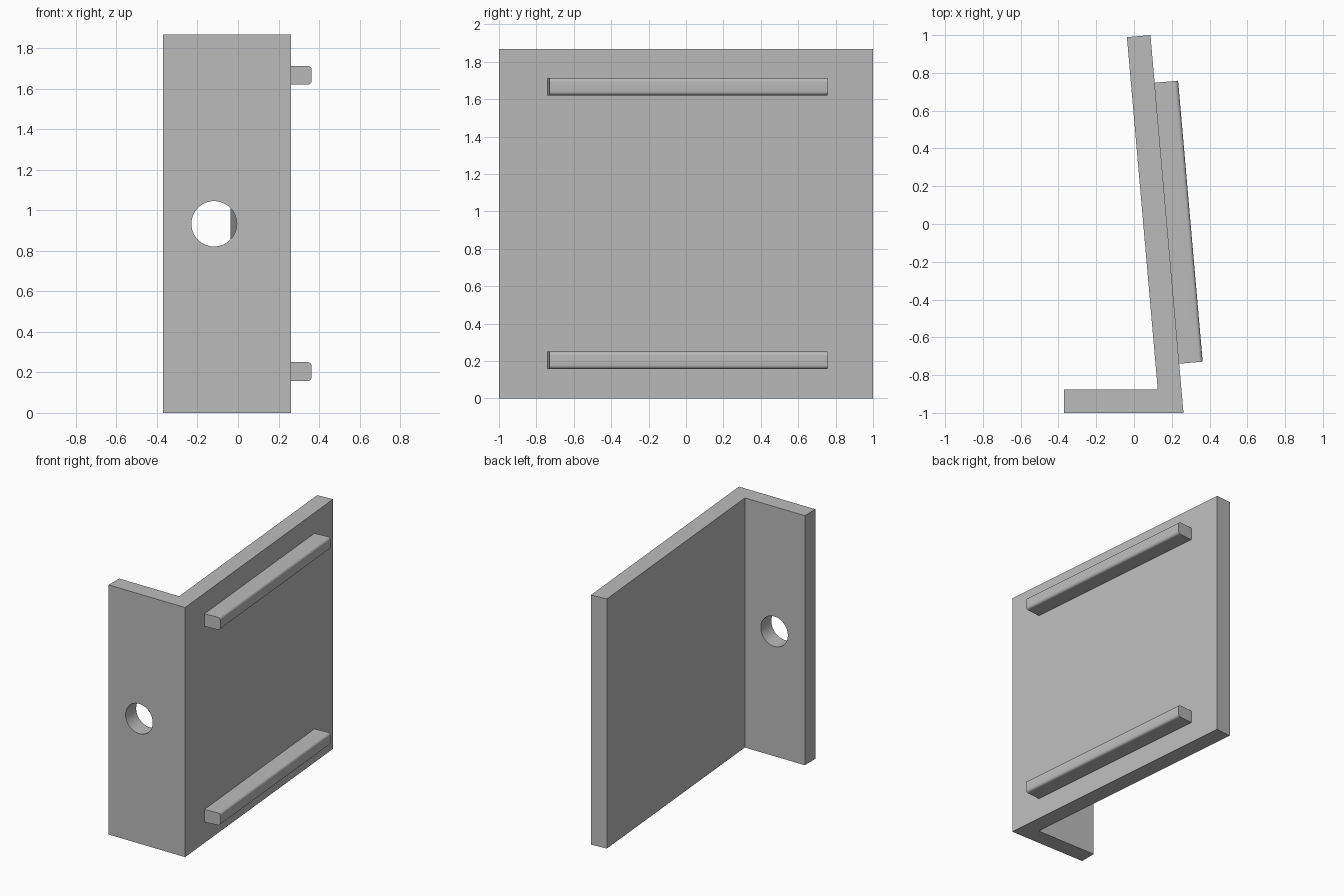
import bpy, bmesh, math
from mathutils import Matrix, Vector

if "Cube" in bpy.data.objects:
    bpy.data.objects.remove(bpy.data.objects["Cube"], do_unlink=True)

HEIGHT = 1.867
THICK = 0.125
TILT = math.radians(5)
EDGE_X = 0.262          # outer corner of the bracket

grey = bpy.data.materials.new("light_grey")
grey.use_nodes = True
grey.diffuse_color = (0.5, 0.5, 0.5, 1)
grey.node_tree.nodes["Principled BSDF"].inputs["Base Color"].default_value = (0.5, 0.5, 0.5, 1)


def add_object(name, bm):
    bmesh.ops.recalc_face_normals(bm, faces=bm.faces)
    mesh = bpy.data.meshes.new(name)
    bm.to_mesh(mesh)
    bm.free()
    mesh.materials.append(grey)
    obj = bpy.data.objects.new(name, mesh)
    bpy.context.collection.objects.link(obj)
    return obj


def smooth(obj):
    bpy.ops.object.select_all(action='DESELECT')
    obj.select_set(True)
    bpy.context.view_layer.objects.active = obj
    bpy.ops.object.shade_smooth_by_angle(angle=math.radians(35))


# Angled bracket: L-shaped plan extruded upward
outward = Vector((math.cos(TILT), math.sin(TILT)))
along = Vector((-math.sin(TILT), math.cos(TILT)))
corner = Vector((EDGE_X, -1))
far_outer = corner + along * 2 / math.cos(TILT)
far_inner = far_outer - outward * THICK
inner_corner = far_inner - along * (far_inner.y + 1 - THICK) / along.y
plan = [(-0.37, -1), corner, far_outer, far_inner, inner_corner, (-0.37, -1 + THICK)]

bm = bmesh.new()
base = bm.faces.new([bm.verts.new((p[0], p[1], 0)) for p in plan])
top = bmesh.ops.extrude_face_region(bm, geom=[base])["geom"]
bmesh.ops.translate(bm, vec=(0, 0, HEIGHT),
                    verts=[g for g in top if isinstance(g, bmesh.types.BMVert)])
bracket = add_object("angled_bracket", bm)

# Round hole through the short flange
bm = bmesh.new()
bmesh.ops.create_cone(bm, cap_ends=True, segments=64, radius1=0.112, radius2=0.112, depth=0.4,
                      matrix=Matrix.Translation((-0.118, -0.94, HEIGHT / 2))
                      @ Matrix.Rotation(math.pi / 2, 4, 'X'))
cutter = add_object("hole_cutter", bm)
cutter.hide_render = True
cut = bracket.modifiers.new("hole", 'BOOLEAN')
cut.operation = 'DIFFERENCE'
cut.solver = 'EXACT'
cut.object = cutter
bpy.context.view_layer.objects.active = bracket
bpy.ops.object.modifier_apply(modifier=cut.name)
bpy.data.objects.remove(cutter, do_unlink=True)
smooth(bracket)


# Guide rails on the outer face, with rounded outer edges
def add_rail(name, z):
    sink, reach = 0.02, 0.125
    bm = bmesh.new()
    bmesh.ops.create_cube(bm, size=1)
    bmesh.ops.scale(bm, vec=(reach + sink, 1.493, 0.093), verts=bm.verts)
    bmesh.ops.translate(bm, vec=((reach - sink) / 2, 0, 0), verts=bm.verts)
    edges = [e for e in bm.edges
             if all(v.co.x > 0.1 for v in e.verts) and abs(e.verts[0].co.y - e.verts[1].co.y) > 1]
    bmesh.ops.bevel(bm, geom=edges, offset=0.02, segments=6, profile=0.5, affect='EDGES')
    bm.transform(Matrix.Translation((0.174, 0.004, z)) @ Matrix.Rotation(TILT, 4, 'Z'))
    smooth(add_object(name, bm))


for name, z in (("lower_rail", 0.204), ("upper_rail", 1.667)):
    add_rail(name, z)
